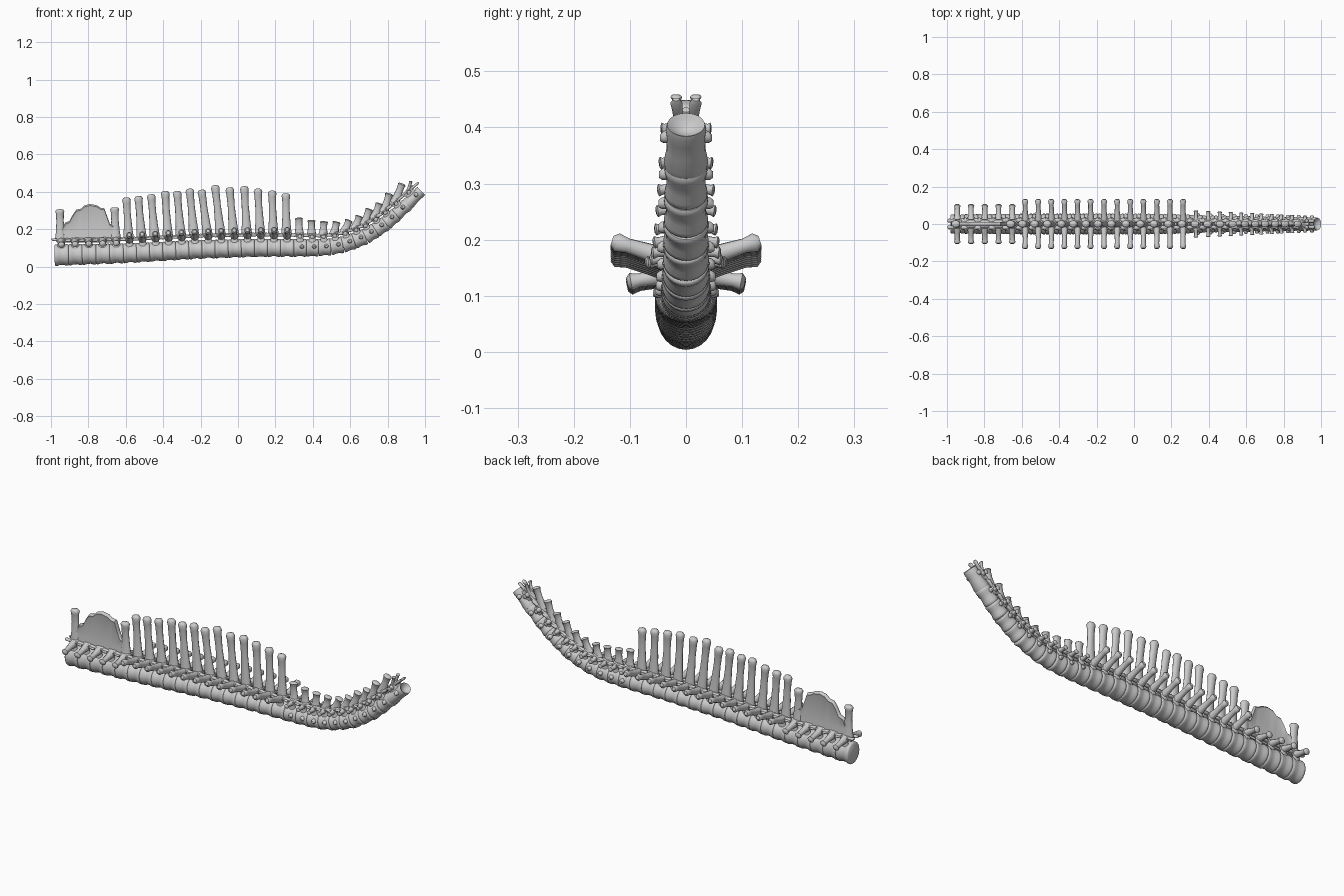
import bpy, bmesh, math
from mathutils import Vector

if "Cube" in bpy.data.objects:
    bpy.data.objects.remove(bpy.data.objects["Cube"])

Y = Vector((0, 1, 0))
Z = Vector((0, 0, 1))

# Spine centre line: x, z, half width, half height
LINE = [(-.985, .061, .051, .058), (-.6, .071, .055, .053), (-.2, .092, .055, .05),
        (.1, .1, .055, .049), (.3, .1, .05, .048), (.42, .1, .045, .046), (.5, .106, .044, .045),
        (.58, .121, .043, .044), (.68, .16, .041, .042), (.78, .222, .04, .04),
        (.88, .308, .038, .036), (.98, .405, .035, .028)]


def line_at(x):
    for p, q in zip(LINE, LINE[1:]):
        if x <= q[0] + 1e-6:
            f = (x - p[0]) / (q[0] - p[0])
            return [a + (b - a) * f for a, b in zip(p, q)]
    return list(LINE[-1])


def loft(bm, rings, n=12):
    """Skin elliptical rings given as (centre, axis u, axis v)."""
    loops = []
    for c, u, v in rings:
        loops.append([bm.verts.new(c + u * math.cos(2 * math.pi * i / n) + v * math.sin(2 * math.pi * i / n))
                      for i in range(n)])
    for a, b in zip(loops, loops[1:]):
        for i in range(n):
            j = (i + 1) % n
            bm.faces.new((a[i], a[j], b[j], b[i]))
    bm.faces.new(loops[0][::-1])
    bm.faces.new(loops[-1])


def limb(bm, a, b, u, v, prof, n=10):
    """Straight limb from a to b; prof = (fraction, u radius, v radius)."""
    loft(bm, [(a.lerp(b, f), u * ru, v * rv) for f, ru, rv in prof], n)


def finish(bm, name):
    bmesh.ops.recalc_face_normals(bm, faces=bm.faces)
    me = bpy.data.meshes.new(name)
    bm.to_mesh(me)
    bm.free()
    ob = bpy.data.objects.new(name, me)
    bpy.context.collection.objects.link(ob)
    bpy.ops.object.select_all(action='DESELECT')
    ob.select_set(True)
    bpy.context.view_layer.objects.active = ob
    bpy.ops.object.shade_smooth_by_angle(angle=math.radians(50))


def vertebra(name, x0, x1, side, spine=None, fork=False, last=False):
    """side = (reach in y, tip height, radius along, radius up); spine = top (x, z, width, thickness)."""
    bm = bmesh.new()
    p, q = line_at(x0), line_at(x1)
    a, b = Vector((p[0], 0, p[1])), Vector((q[0], 0, q[1]))
    c, t = (a + b) / 2, (b - a).normalized()
    n = Y.cross(t) * -1
    h = (b - a).length / 2
    ry, rz = (p[2] + q[2]) / 2, (p[3] + q[3]) / 2

    def at(along, y, up):
        return c + t * along + Y * y + n * up

    # centrum, spool shaped, with a dished front on the last one
    prof = [(-1.02, .92), (-.9, 1), (-.65, 1), (-.25, .91), (.25, .91), (.65, 1), (.9, 1), (1.02, .92)]
    if last:
        prof = [(-1.02, 1.05), (-.8, 1.1), (-.2, .97), (.4, .95), (.8, 1), (1, .93), (.9, .75), (.72, .4), (.68, .1)]
    loft(bm, [(at(s * h, 0, 0), Y * ry * k, n * rz * k) for s, k in prof], 24)

    k = ry / .055
    top = rz + .022 * k
    # lamina over the canal
    limb(bm, at(-h * .75, 0, top + .004), at(h * .75, 0, top + .004), Y, n,
         [(0, .012 * k, .006), (.15, .024 * k, .011), (.85, .024 * k, .011), (1, .012 * k, .006)])
    for s in (-1, 1):
        # pedicle
        limb(bm, at(0, s * .024 * k, rz * .6), at(0, s * .024 * k, top + .004), t, Y,
             [(0, h * .7, .012 * k), (.55, h * .5, .009 * k), (1, h * .8, .013 * k)])
        # front and rear joint processes
        for d, lift, out in ((1, -.003, .027), (-1, .007, .019)):
            limb(bm, at(d * h * .2, s * .02 * k, top), at(d * h * 1.4, s * out * k, top + lift), Y, n,
                 [(0, .008, .008), (.5, .009, .007), (.85, .011, .007), (1, .006, .004)])
        # transverse process
        reach, up, rl, ru = side
        root, tip = at(0, s * .02, top - .006 * k), at(0, s * reach, up)
        v = t.cross(tip - root).normalized()
        limb(bm, root, tip, t, v, [(0, rl * 1.3, ru * 1.3), (.4, rl * .9, ru), (.75, rl * .85, ru * .85),
                                   (.92, rl * 1.1, ru * 1.1), (1, rl * .65, ru * .6)])
        # low rib facet
        if reach < .09:
            limb(bm, at(h * .35, s * ry * .75, rz * .15), at(h * .3, s * (ry + .01), rz * .1), t, n,
                 [(0, .014, .012), (.7, .011, .01), (1, .006, .006)])
    # neural spine, single blade or forked pair
    if spine:
        sx, sz, w, th = spine
        for s in ((-1, 1) if fork else (0,)):
            peak = Vector((sx, s * .018, sz))
            root = at(-h * .1, s * .008, top)
            axis = (peak - root).normalized()
            u = Y.cross(axis).normalized()
            limb(bm, root, peak, u, Y, [(0, w * 1.3, th * 1.1), (.25, w * 1.05, th * .8), (.6, w * .85, th * .7),
                                        (.86, w * .92, th * .9), (.94, w * 1.05, th * 1.15), (.985, w * .8, th * .9),
                                        (1, w * .4, th * .4)], 12)
    finish(bm, name)


# Rear (fused hip) vertebrae
for i in range(5):
    x0 = -.98 + i * .0735
    sp = {0: (-.953, .307, .023, .017), 4: (-.66, .317, .023, .017)}.get(i)
    vertebra(f"hip_vertebra_{i + 1}", x0, x0 + .0735, (.105, .054, .016, .015), sp)

# Fused hip spine plate
OUT = [(-.94, .2), (-.925, .235), (-.9, .245), (-.885, .275), (-.865, .305), (-.84, .31), (-.82, .328), (-.79, .335),
       (-.755, .328), (-.735, .315), (-.715, .312), (-.7, .27), (-.685, .23), (-.655, .215)]
bm = bmesh.new()
loops = []
for x, z in OUT:
    sec = [(-.013, .13), (-.009, .18), (-.009, z - .018), (-.012, z - .008), (-.005, z),
           (.005, z), (.012, z - .008), (.009, z - .018), (.009, .18), (.013, .13)]
    loops.append([bm.verts.new((x, y, h)) for y, h in sec])
for a, b in zip(loops, loops[1:]):
    for i in range(10):
        j = (i + 1) % 10
        bm.faces.new((a[i], a[j], b[j], b[i]))
bm.faces.new(loops[0])
bm.faces.new(loops[-1][::-1])
finish(bm, "hip_spine_plate")

# Back vertebrae with tall spines
TOPS = [.37, .377, .387, .405, .405, .417, .411, .436, .424, .43, .417, .406, .392]
PEAK_X = [-.597, -.533, -.465, -.39, -.326, -.259, -.195, -.123, -.045, .033, .106, .182, .256]
for i, (x, z) in enumerate(zip(PEAK_X, TOPS)):
    x0 = -.6125 + i * .07
    vertebra(f"back_vertebra_{i + 1}", x0, x0 + .07, (.132, .098, .015, .016), (x, z, .022, .017))

# Neck vertebrae, curving up
EDGE = [.2975, .365, .43, .495, .56, .62, .68, .735, .79, .845, .905, .98]
NECK = [(.325, .262), (.392, .25), (.46, .243), (.528, .241), (.595, .25), (.65, .272), (.703, .31),
        (.757, .34), (.81, .392), (.878, .445), (.925, .458)]
for i, (x, z) in enumerate(NECK):
    end = i == 10
    vertebra(f"neck_vertebra_{i + 1}", EDGE[i], EDGE[i + 1],
             (.073 - .0028 * i, .06 - .002 * i, .011, .01),
             (x, z, .009 if end else .021, .009 if end else .015), fork=end, last=end)
